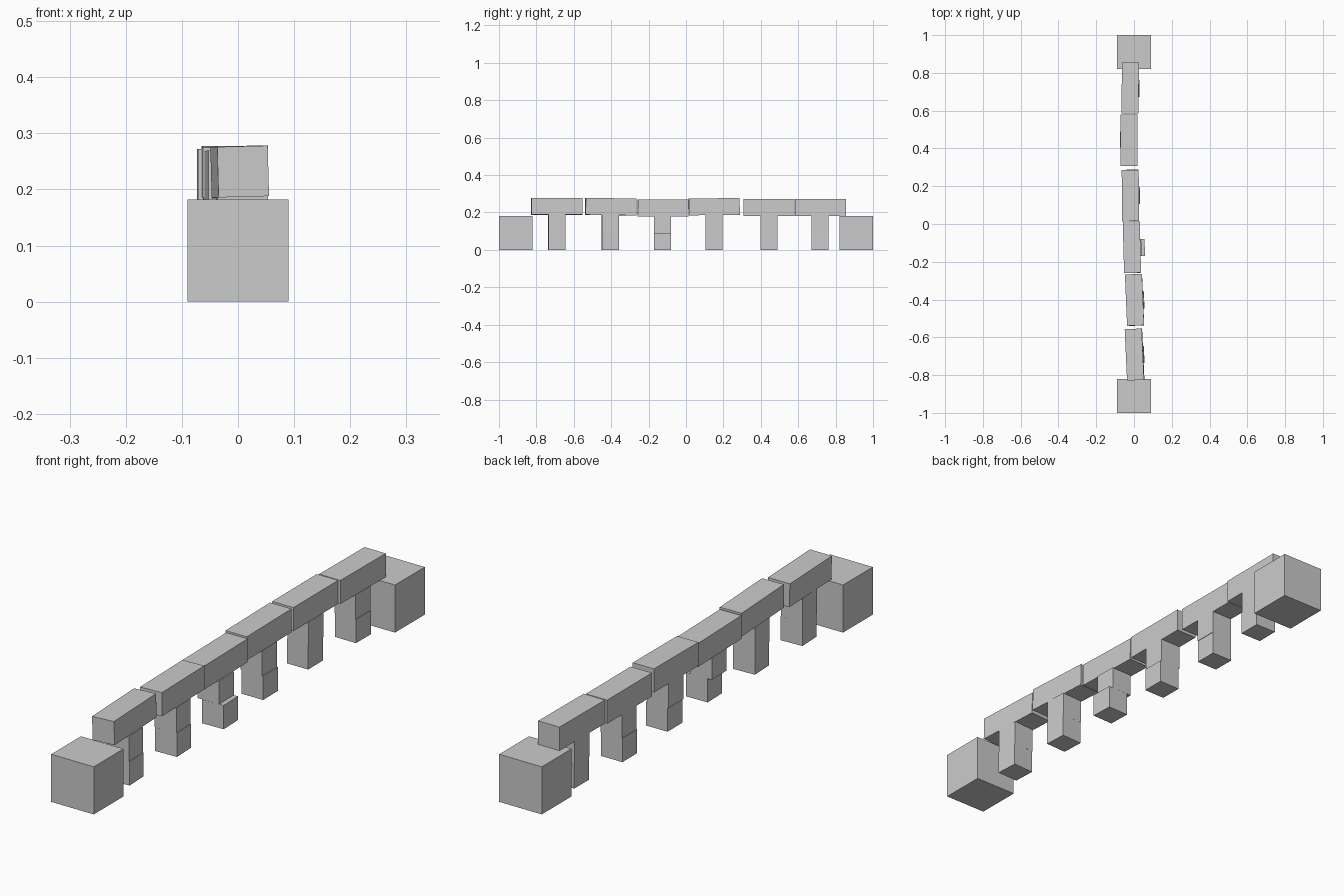
import bpy
from math import radians

if "Cube" in bpy.data.objects:
    bpy.data.objects.remove(bpy.data.objects["Cube"])

# One plain material for the whole model
stone = bpy.data.materials.new("light grey")
stone.diffuse_color = (0.6, 0.6, 0.6, 1)
stone.use_nodes = True
stone.node_tree.nodes["Principled BSDF"].inputs["Base Color"].default_value = stone.diffuse_color


def block(name, center, size, rot=(0, 0, 0)):
    """Box given by centre, full size and rotation in degrees."""
    bpy.ops.mesh.primitive_cube_add(size=1, location=center,
                                    rotation=[radians(a) for a in rot])
    ob = bpy.context.object
    ob.name = name
    ob.scale = size
    ob.data.materials.append(stone)
    return ob


# End blocks
for side, name in ((-1, "front_end_block"), (1, "back_end_block")):
    block(name, (0, 0.91 * side, 0.091), (0.18, 0.18, 0.182))

# Per span: beam centre x, y, z; beam rotation; pillar y; lower and upper pillar x
spans = [
    (0.003, -0.691, 0.232, (0, -1.5, 2.6), -0.692, 0.009, 0.007),
    (0.003, -0.402, 0.231, (-0.8, -0.5, 2.4), -0.405, 0.009, 0.007),
    (-0.011, -0.123, 0.224, (-0.3, 0, 1.5), -0.126, 0.012, -0.006),
    (-0.019, 0.151, 0.231, (0.5, 0, 0.5), 0.150, -0.013, -0.017),
    (-0.027, 0.444, 0.227, (0, 0, 0.3), 0.444, -0.028, -0.026),
    (-0.020, 0.720, 0.227, (0, 0, -0.4), 0.717, -0.016, -0.018),
]
for i, (x, y, z, rot, py, x_low, x_up) in enumerate(spans, 1):
    # Deck beam
    block(f"deck_beam_{i}", (x, y, z), (0.09, 0.272, 0.09), rot)
    # Pillar of two stacked cubes, the upper one filling up to the beam
    turn = (0, 0, rot[2])
    low_top = 0.091
    top = z - 0.044
    block(f"lower_pillar_{i}", (x_low, py, low_top / 2), (0.09, 0.09, low_top), turn)
    block(f"upper_pillar_{i}", (x_up, py, (low_top + top) / 2),
          (0.09, 0.09, top - low_top), (0, 0, rot[2] * 0.7))
